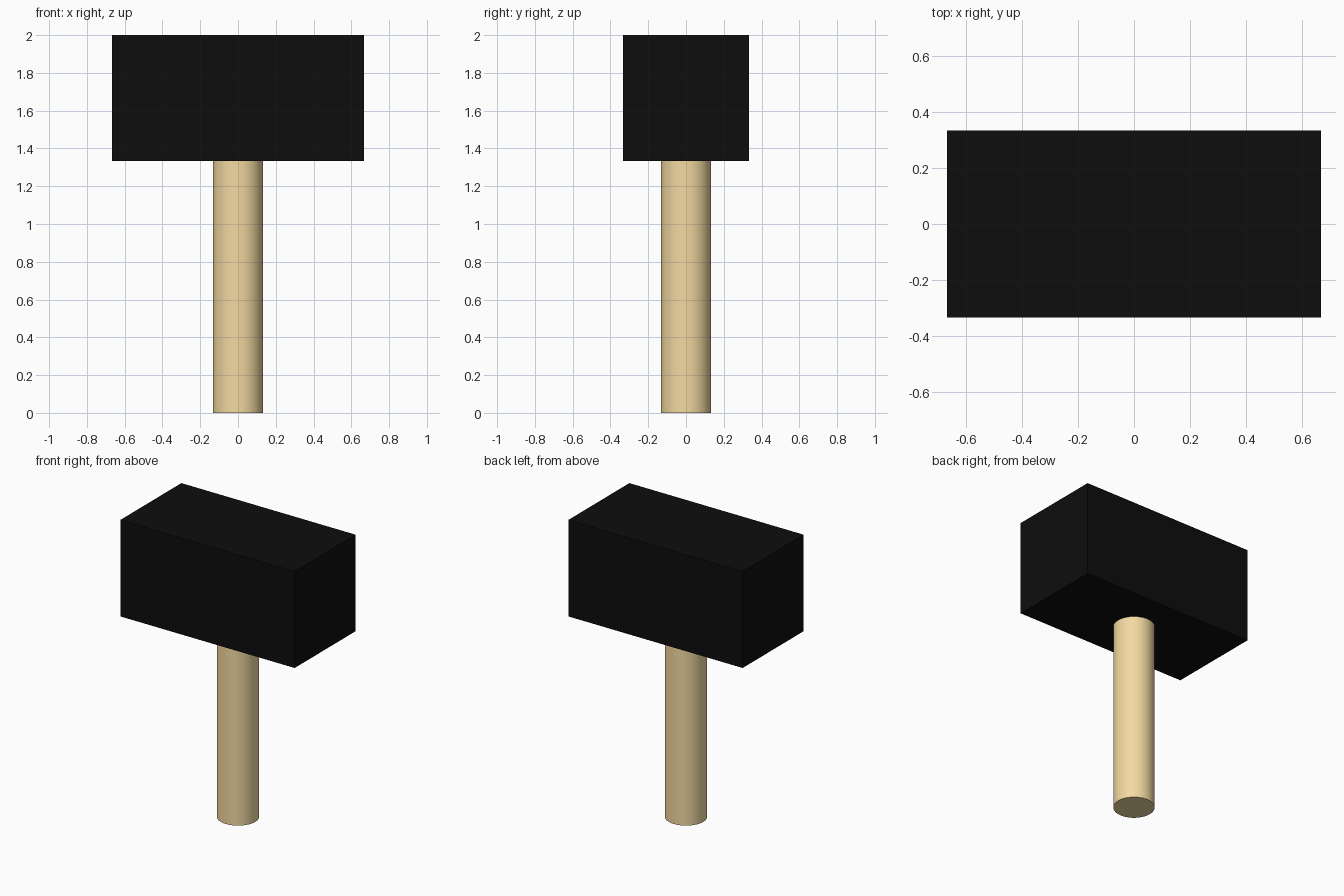
import bpy
import math

if "Cube" in bpy.data.objects:
    bpy.data.objects.remove(bpy.data.objects["Cube"])


def finish(obj, name, color):
    obj.name = name
    mat = bpy.data.materials.new(name + "_material")
    mat.diffuse_color = (*color, 1)
    mat.use_nodes = True
    mat.node_tree.nodes["Principled BSDF"].inputs["Base Color"].default_value = mat.diffuse_color
    obj.data.materials.append(mat)


JOINT = 4 / 3  # height where the handle meets the head

# Round wooden handle
bpy.ops.mesh.primitive_cylinder_add(vertices=32, radius=0.133, depth=JOINT,
                                    location=(0, 0, JOINT / 2))
bpy.ops.object.shade_smooth_by_angle(angle=math.radians(30))
finish(bpy.context.object, "handle", (0.9, 0.7, 0.36))

# Block-shaped mallet head
bpy.ops.mesh.primitive_cube_add(size=1, location=(0, 0, (JOINT + 2) / 2))
head = bpy.context.object
head.scale = (4 / 3, 2 / 3, 2 - JOINT)
bpy.ops.object.transform_apply(location=False, rotation=False, scale=True)
finish(head, "mallet_head", (0.004, 0.004, 0.004))
